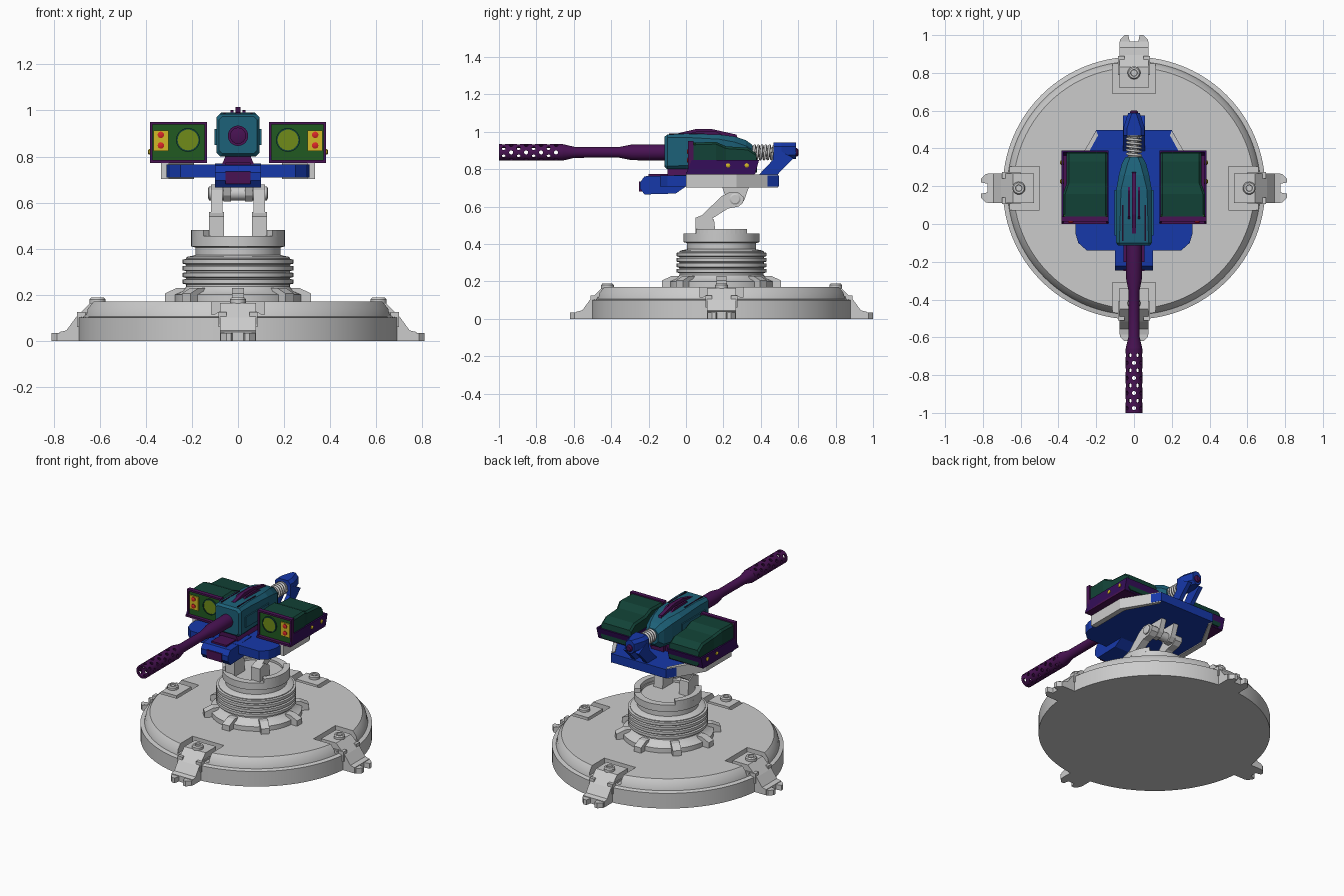
import bpy, bmesh
from math import sin, cos, pi
from mathutils import Matrix, Vector

if "Cube" in bpy.data.objects:
    bpy.data.objects.remove(bpy.data.objects["Cube"])

CY, BZ = 0.19, 0.89      # centre of the base in y, height of the barrel axis


def material(name, *rgb):
    m = bpy.data.materials.new(name)
    m.diffuse_color = (*rgb, 1)
    m.use_nodes = True
    m.node_tree.nodes["Principled BSDF"].inputs["Base Color"].default_value = m.diffuse_color
    return m


PURPLE = material("purple", 0.065, 0.006, 0.085)
INDIGO = material("indigo", 0.035, 0.004, 0.10)
TEAL = material("teal", 0.012, 0.12, 0.19)
PINE = material("pine_green", 0.006, 0.055, 0.038)
GREEN = material("leaf_green", 0.015, 0.10, 0.015)
LENS = material("lens_green", 0.16, 0.26, 0.01)
BLUE = material("blue", 0.008, 0.04, 0.40)
YELLOW = material("yellow", 0.65, 0.48, 0.02)
RED = material("red", 0.7, 0.02, 0.02)
DARK = material("dark", 0.015, 0.004, 0.02)


def loft(name, loops, mat=None, ring=False, smooth=False):
    """Skin a list of equal-length point loops; cap the ends unless ring."""
    bm = bmesh.new()
    vs = [[bm.verts.new(p) for p in lp] for lp in loops]
    n = len(vs[0])
    for a, b in zip(vs, vs[1:] + vs[:1] if ring else vs[1:]):
        for i in range(n):
            j = (i + 1) % n
            bm.faces.new((a[i], a[j], b[j], b[i]))
    if not ring:
        bm.faces.new(vs[0])
        bm.faces.new(vs[-1])
    bmesh.ops.recalc_face_normals(bm, faces=bm.faces)
    me = bpy.data.meshes.new(name)
    bm.to_mesh(me)
    bm.free()
    ob = bpy.data.objects.new(name, me)
    bpy.context.collection.objects.link(ob)
    if mat:
        me.materials.append(mat)
    if smooth:
        bpy.ops.object.select_all(action='DESELECT')
        ob.select_set(True)
        bpy.context.view_layer.objects.active = ob
        bpy.ops.object.shade_smooth_by_angle()
    return ob


def place(axis, u, v, d):
    return {'X': (d, u, v), 'Y': (u, d, v), 'Z': (u, v, d)}[axis]


def extrude(name, pts, axis, a, b, mat=None):
    return loft(name, [[place(axis, u, v, d) for u, v in pts] for d in (a, b)], mat)


def box(name, x, y, z, mat=None):
    return extrude(name, [(x[0], y[0]), (x[1], y[0]), (x[1], y[1]), (x[0], y[1])], 'Z', *z, mat)


def lathe(name, pts, axis='Z', at=(0, 0, 0), mat=None, seg=48, ring=False):
    loops = [[Vector(at) + Vector(place(axis, r * cos(2 * pi * i / seg), r * sin(2 * pi * i / seg), h))
              for i in range(seg)] for r, h in pts]
    return loft(name, loops, mat, ring, True)


def octagon(x0, x1, z0, z1, c, y):
    return [(x0 + c, y, z0), (x1 - c, y, z0), (x1, y, z0 + c), (x1, y, z1 - c),
            (x1 - c, y, z1), (x0 + c, y, z1), (x0, y, z1 - c), (x0, y, z0 + c)]


def cut(ob, cutter):
    m = ob.modifiers.new("cut", 'BOOLEAN')
    m.operation, m.object, m.solver = 'DIFFERENCE', cutter, 'EXACT'
    bpy.context.view_layer.objects.active = ob
    bpy.ops.object.modifier_apply(modifier="cut")
    bpy.data.objects.remove(cutter)


def spin(ob, ang):
    ob.location = (0, CY, 0)
    ob.rotation_euler = (0, 0, ang)
    bpy.context.view_layer.update()
    return ob


# Round base with four pockets
base = lathe("base_disc", [(.695, 0), (.695, .1), (.67, .106), (.662, .14), (.638, .17), (.3, .17)],
             at=(0, CY, 0), seg=96)
for k in range(4):
    a = k * pi / 2
    cut(base, spin(box("pocket_cutter", (.50, .66), (-.115, .115), (.115, .3)), a))
    # Clamp foot, forked toe and bolt
    foot = [(.53, .10), (.53, .165), (.64, .165), (.69, .115), (.705, .10), (.745, .045), (.775, .038),
            (.775, 0), (.67, 0), (.67, .10)]
    spin(extrude("clamp_foot", [(p, q) for p, q in foot], 'Y', -.078, .078), a)
    for s in (-1, 1):
        toe = [(.76, .02 * s), (.76, .075 * s), (.785, .075 * s), (.81, .05 * s), (.81, .03 * s)]
        spin(extrude("clamp_toe", toe, 'Z', 0, .034), a)
        spin(box("clamp_cheek", (.60, .70), sorted((.05 * s, .085 * s)), (.06, .125)), a)
    spin(lathe("clamp_bolt", [(.034, .16), (.034, .18), (.028, .188), (.018, .188), (.016, .18)],
               at=(.61, 0, 0), seg=24), a)

# Column with ridges, fins and notched collar
prof = [(.275, .165), (.275, .20), (.24, .215), (.225, .235), (.225, .245)]
for i in range(4):
    z = .245 + i * .029
    prof += [(.24, z + .003), (.24, z + .021), (.226, z + .023), (.226, z + .028)]
prof += [(.218, .365), (.185, .372), (.185, .405), (.203, .41), (.203, .455), (.16, .455), (.16, .44)]
lathe("column", prof, at=(0, CY, 0), seg=64)
for k in range(8):
    fin = [(.21, .165), (.318, .165), (.318, .205), (.265, .23), (.21, .23)]
    spin(extrude("column_fin", fin, 'Y', -.026, .026), k * pi / 4)
for s in (-1, 1):
    arc = [(r * s * cos(t * pi / 180), CY + r * sin(t * pi / 180))
           for r, ts in ((.203, range(-42, 43, 7)), (.165, range(42, -43, -7))) for t in ts]
    extrude("collar_rim", arc, 'Z', .45, .48)
    # Swing arm and the hanging lug it carries
    arm = [(.055, .44), (.055, .525), (.19, .655), (.235, .678), (.28, .675), (.31, .65), (.305, .62),
           (.28, .60), (.225, .59), (.13, .53), (.13, .44)]
    extrude("swing_arm", arm, 'X', .068 * s, .118 * s)
    extrude("arm_root", [(.05, .44), (.05, .54), (.10, .56), (.15, .53), (.16, .44)], 'X', .06 * s, .125 * s)
    lug = [(.19, .715), (.34, .715), (.31, .63), (.285, .605), (.245, .605), (.22, .63)]
    extrude("hanging_lug", lug, 'X', .03 * s, .064 * s)
lathe("pivot_rod", [(.022, -.13), (.03, -.125), (.03, .125), (.022, .13)], 'X', (0, .262, .64), seg=24)

# Platform: blue slab, grey side rails, front wings and nose
half = [(.25, -.14), (.295, -.10), (.31, -.05), (.31, .30), (.2, .497)]
extrude("platform", half + [(-x, y) for x, y in half[::-1]], 'Z', .708, .766, BLUE)
for s in (-1, 1):
    rail = [(.30, 0), (.335, 0), (.335, .27), (.2, .492), (.19, .47), (.30, .27)]
    extrude("side_rail", [(x * s, y) for x, y in rail], 'Z', .702, .772)
nose = [(-.245, .695), (-.245, .73), (-.222, .762), (0, .77), (0, .708), (-.055, .67), (-.222, .665)]
extrude("nose_block", nose, 'X', -.1, .1, BLUE)
box("nose_insert", (-.055, .055), (-.25, -.1), (.68, .735), PURPLE)
box("nose_strip", (-.055, .055), (-.2, 0), (.75, .774), PURPLE)

# Gun receiver
loft("receiver", [octagon(-x, x, z0, z1, c, y) for y, x, z0, z1, c in (
    (-.115, .083, .812, .973, .015), (-.10, .094, .80, .985, .016), (.0, .094, .80, .99, .02),
    (.18, .094, .80, .985, .025), (.26, .08, .80, .975, .03), (.32, .064, .80, .955, .03),
    (.355, .045, .83, .93, .025))], TEAL)
for s in (-1, 1):
    box("receiver_side_rail", sorted((.085 * s, .102 * s)), (-.06, .18), (.85, .92), TEAL)
    box("receiver_slot", sorted((.055 * s, .063 * s)), (-.09, .10), (.97, .991), DARK)
    rib = [(.0, .97), (.04, 1.0), (.16, 1.002), (.22, .97)]
    extrude("sight_rib", rib, 'X', .02 * s, .032 * s, PURPLE)
    extrude("cradle_leg", [(.03 * s, .81), (.05 * s, .81), (.07 * s, .765), (.05 * s, .765)],
            'Y', -.1, .28, PURPLE)
fin = [(-.05, .96), (-.05, .99), (.05, 1.014), (.14, 1.014), (.27, .985), (.28, .95)]
extrude("sight_fin", fin, 'X', -.011, .011, PURPLE)
box("cradle", (-.045, .045), (-.1, .3), (.765, .81), PURPLE)

# Barrel and perforated jacket
axis = (0, 0, BZ)
lathe("barrel", [(.034, -.67), (.044, -.665), (.043, -.655), (.029, -.595), (.028, -.36), (.042, -.29),
                 (.043, -.1)], 'Y', axis, PURPLE, 32)
jacket = lathe("barrel_jacket", [(.044, -1), (.044, -.66), (.033, -.66), (.033, -1)], 'Y', axis, PURPLE, 48, True)
bm = bmesh.new()
for c in range(8):
    for k in range(6):
        rot = Matrix.Rotation((k + .5 * (c % 2)) * pi / 3, 4, 'Y')
        bmesh.ops.create_cone(bm, cap_ends=True, segments=10, radius1=.011, radius2=.011, depth=.03,
                              matrix=Matrix.Translation((0, -.975 + c * .04, BZ)) @ rot
                              @ Matrix.Translation((0, 0, .042)))
me = bpy.data.meshes.new("hole_cutter")
bm.to_mesh(me)
bm.free()
holes = bpy.data.objects.new("hole_cutter", me)
holes.hide_render = True
bpy.context.collection.objects.link(holes)
cut(jacket, holes)

# Recoil spring on its rod, and the rear stay
lathe("spring_rod", [(.034, .34), (.034, .36), (.022, .365), (.022, .46), (.036, .462), (.036, .48)], 'Y', axis, seg=24)
cu = bpy.data.curves.new("recoil_spring", 'CURVE')
cu.dimensions, cu.bevel_depth, cu.bevel_resolution = '3D', .007, 2
sp = cu.splines.new('POLY')
sp.points.add(100)
for i, p in enumerate(sp.points):
    t = 2 * pi * i / 20
    p.co = (.036 * cos(t), .362 + .001 * i, BZ + .036 * sin(t), 1)
bpy.context.collection.objects.link(bpy.data.objects.new("recoil_spring", cu))
loft("stay_head", [octagon(-x, x, .855, .942, .02, y) for y, x in ((.468, .056), (.51, .056), (.57, .037), (.588, .03))], BLUE)
for s in (-1, 1):
    leg = [(.38, .76), (.48, .76), (.515, .80), (.575, .86), (.50, .90), (.468, .90), (.465, .85)]
    extrude("stay_leg", leg, 'X', .03 * s, .057 * s, BLUE)
lathe("stay_bolt", [(.022, .57), (.022, .594), (.014, .602)], 'Y', axis, PURPLE, 16)

# Twin sensor pods, mirrored in x
for s in (-1, 1):
    def bx(name, x, y, z, mat):
        return box(name, sorted((x[0] * s, x[1] * s)), y, z, mat)
    loft("pod_shell", [[(x * s, yy, z) for x, yy, z in octagon(.14, x1, .782, z1, .012, y)]
                       for y, x1, z1 in ((.03, .376, .942), (.16, .376, .946), (.215, .357, .922),
                                         (.33, .357, .915), (.375, .357, .885), (.38, .357, .85))], PINE)
    wall = [(0, .775), (.03, .848), (.385, .848), (.365, .775)]
    for x in (.135, .372):
        extrude("pod_tray_wall", wall, 'X', x * s, (x + .011) * s, INDIGO)
        bx("pod_frame_post", (x, x + .011), (.012, .04), (.78, .947), PURPLE)
    bx("pod_tray_floor", (.135, .383), (0, .367), (.772, .785), PURPLE)
    bx("pod_frame_top", (.135, .383), (.012, .04), (.938, .95), PURPLE)
    extrude("pod_tray_back", [(.36, .775), (.38, .848), (.39, .848), (.37, .775)], 'X', .135 * s, .383 * s, INDIGO)
    bx("pod_face", (.144, .374), (.022, .05), (.784, .94), GREEN)
    lathe("pod_lens_ring", [(.052, .03), (.052, .014), (.045, .014), (.045, .03)], 'Y', (.217 * s, 0, .872), PINE, 32, True)
    lathe("pod_lens", [(.046, .03), (.046, .017)], 'Y', (.217 * s, 0, .872), LENS, 32)
    bx("pod_lamp_panel", (.302, .366), (.014, .03), (.824, .914), YELLOW)
    for z in (.848, .894):
        lathe("pod_lamp", [(.014, .02), (.014, .009), (.008, .006)], 'Y', (.335 * s, 0, z), RED, 16)
    for y in (.225, .325):
        lathe("pod_bolt", [(.012, .37 * s), (.012, .387 * s), (.006, .391 * s)], 'X', (0, y, .82), YELLOW, 12)
